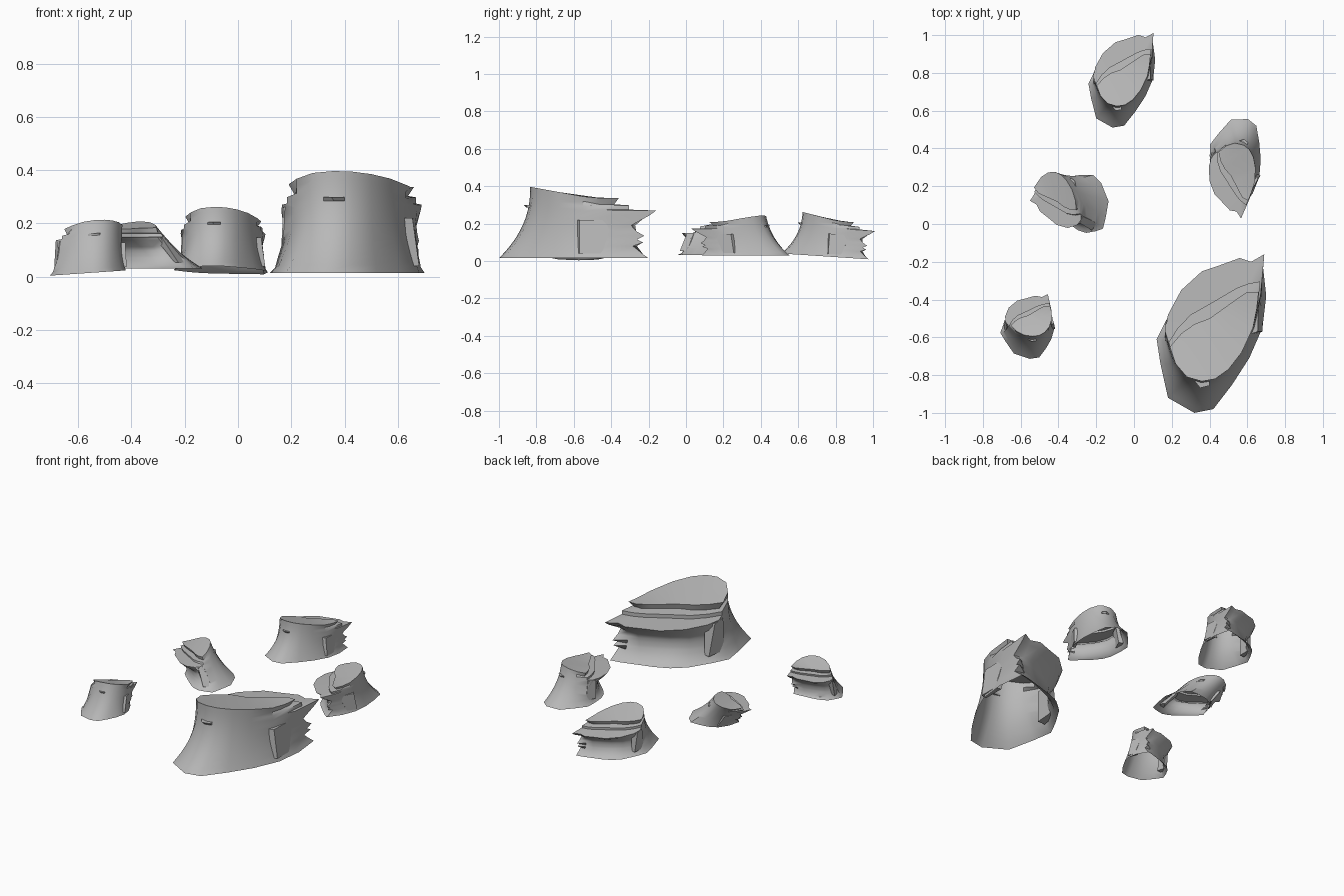
import bpy, bmesh, math
from mathutils import Matrix, Vector

if "Cube" in bpy.data.objects:
    bpy.data.objects.remove(bpy.data.objects["Cube"], do_unlink=True)

# One stone colour
stone = bpy.data.materials.new("stone_grey")
stone.use_nodes = True
grey = (0.48, 0.48, 0.48, 1)
stone.diffuse_color = grey
shader = stone.node_tree.nodes["Principled BSDF"]
shader.inputs["Base Color"].default_value = grey
shader.inputs["Roughness"].default_value = 0.9


def loft(rings, close_bottom=False):
    """Skin a stack of rings, cap the top and optionally the bottom."""
    bm = bmesh.new()
    loops = [[bm.verts.new(p) for p in ring] for ring in rings]
    for low, high in zip(loops, loops[1:]):
        count = len(low)
        for i in range(count):
            j = (i + 1) % count
            bm.faces.new((low[i], low[j], high[j], high[i]))
    bm.faces.new(loops[-1])
    if close_bottom:
        bm.faces.new(loops[0][::-1])
    bmesh.ops.recalc_face_normals(bm, faces=bm.faces[:])
    bmesh.ops.triangulate(bm, faces=[f for f in bm.faces if len(f.verts) > 4])
    mesh = bpy.data.meshes.new("strata")
    bm.to_mesh(mesh)
    bm.free()
    mesh.materials.append(stone)
    return mesh


GROUND = 0.015
MIDDLE = Vector((.44, -.6))
TIP = 6

# Outlines of the open shell: flared foot, sloping plateau, pointed rear shelf
foot = [(.32, -1), (.42, -.98), (.52, -.85), (.61, -.71), (.68, -.55), (.7, -.38),
        (.68, -.2), (.62, -.21), (.52, -.24), (.42, -.27), (.33, -.31), (.25, -.38),
        (.17, -.51), (.12, -.61), (.14, -.74), (.18, -.92)]
plateau = [(.36, -.833), (.43, -.82), (.5, -.77), (.57, -.68), (.63, -.55), (.65, -.45),
           (.66, -.36), (.6, -.36), (.54, -.4), (.47, -.45), (.4, -.5), (.32, -.53),
           (.25, -.58), (.19, -.65), (.22, -.74), (.28, -.81)]
shelf = {5: (.67, -.38), 6: (.69, -.16), 7: (.62, -.2), 8: (.56, -.18), 9: (.45, -.22),
         10: (.36, -.25), 11: (.25, -.35), 12: (.18, -.48), 13: (.165, -.57)}

# Rear wall: height, undercut, undercut of the jagged tip
rear_wall = [(GROUND, 0, 0), (.035, .22, .2), (.08, .36, .55), (.1, .42, .25),
             (.115, .45, .45), (.135, .47, .25), (.16, .48, .5), (.19, .44, .65),
             (.245, .1, .15), (.27, 0, 0)]
ROWS = len(rear_wall) + 4


def plateau_height(x, y):
    rise = max(0, -y - 0.5) / 0.34
    return 0.336 + 0.062 * rise - 0.15 * max(0, 0.3 - x)


def front_column(base, top, height):
    column = []
    for row in range(ROWS):
        h = row / (ROWS - 1)
        p = base.lerp(top, 1 - (1 - h) ** 2.3)
        column.append((p.x, p.y, GROUND + (height - GROUND) * h))
    return column


def rear_column(base, top, lip, height, jagged):
    column = []
    for row, (z, smooth, rough) in enumerate(rear_wall):
        outer = base.lerp(lip, row / (len(rear_wall) - 1))
        p = outer.lerp(top, rough if jagged else smooth)
        column.append((*p, z))
    ledge = lip.lerp(top, .72)
    inset = top.lerp(MIDDLE, .1)
    return column + [(*ledge, .275), (*ledge, .298), (*inset, .303), (*top, height)]


def shell():
    columns = []
    for i, (a, b) in enumerate(zip(foot, plateau)):
        base, top, height = Vector(a), Vector(b), plateau_height(*b)
        if i in shelf:
            columns.append(rear_column(base, top, Vector(shelf[i]), height, i == TIP))
        else:
            columns.append(front_column(base, top, height))
    return loft(list(zip(*columns)))


def block(low, high, bottom, top):
    return loft([[(x, y, bottom) for x, y in low], [(x, y, top) for x, y in high]], True)


# Flat-sided blocks on each flank and a small chip on the front
right_low = [(.64, -.58), (.68, -.57), (.68, -.45), (.64, -.44)]
right_high = [(.625, -.58), (.655, -.57), (.66, -.39), (.625, -.39)]
left_low = [(.16, -.62), (.21, -.62), (.22, -.5), (.18, -.49)]
left_high = [(.17, -.62), (.21, -.62), (.22, -.5), (.165, -.53)]
chip_low = [(.32, -.83), (.36, -.852), (.4, -.845), (.4, -.83)]
chip_high = [(.32, -.83), (.35, -.868), (.4, -.856), (.4, -.83)]

parts = {
    "shell": shell(),
    "right_block": block(right_low, right_high, .04, .22),
    "left_block": block(left_low, left_high, .06, .262),
    "front_chip": block(chip_low, chip_high, .285, .3),
}

# Each rock: position, heading, size (length, width, height), tilt, lean
# A negative width mirrors the rock
AXIS = 66
PIVOT = Vector((.505, -.58, 0))
rocks = {
    "large_rock": ((.505, -.58, 0), AXIS, (1, 1, 1), (0, 0), (0, 0)),
    "back_rock": ((-.005, .755, .015), AXIS, (.585, .62, .6), (-3.8, 0), (0, 0)),
    "left_back_rock": ((.585, .31, .02), 266, (.54, -.56, .565), (0, 0), (0, -.22)),
    "right_back_rock": ((-.31, .15, .025), 205, (.34, .66, .46), (0, 0), (-.8, .32)),
    "right_front_rock": ((-.51, -.565, .01), 74, (.34, .55, .52), (0, -4), (.15, .3)),
}


def placement(spot, heading, size, tilt, lean):
    shear = Matrix.Identity(4)
    shear[0][2], shear[1][2] = lean
    return (Matrix.Translation(spot) @ shear
            @ Matrix.Rotation(math.radians(tilt[0]), 4, "X")
            @ Matrix.Rotation(math.radians(tilt[1]), 4, "Y")
            @ Matrix.Rotation(math.radians(heading), 4, "Z")
            @ Matrix.Diagonal((*size, 1))
            @ Matrix.Rotation(math.radians(-AXIS), 4, "Z")
            @ Matrix.Translation(-PIVOT))


bpy.ops.object.select_all(action="DESELECT")
for rock, settings in rocks.items():
    matrix = placement(*settings)
    for part, source in parts.items():
        mesh = source.copy()
        mesh.transform(matrix)
        if matrix.determinant() < 0:
            mesh.flip_normals()
        obj = bpy.data.objects.new(f"{rock}_{part}", mesh)
        bpy.context.collection.objects.link(obj)
        obj.select_set(True)
        bpy.context.view_layer.objects.active = obj
bpy.ops.object.shade_smooth_by_angle(angle=math.radians(40))

for source in parts.values():
    bpy.data.meshes.remove(source)
